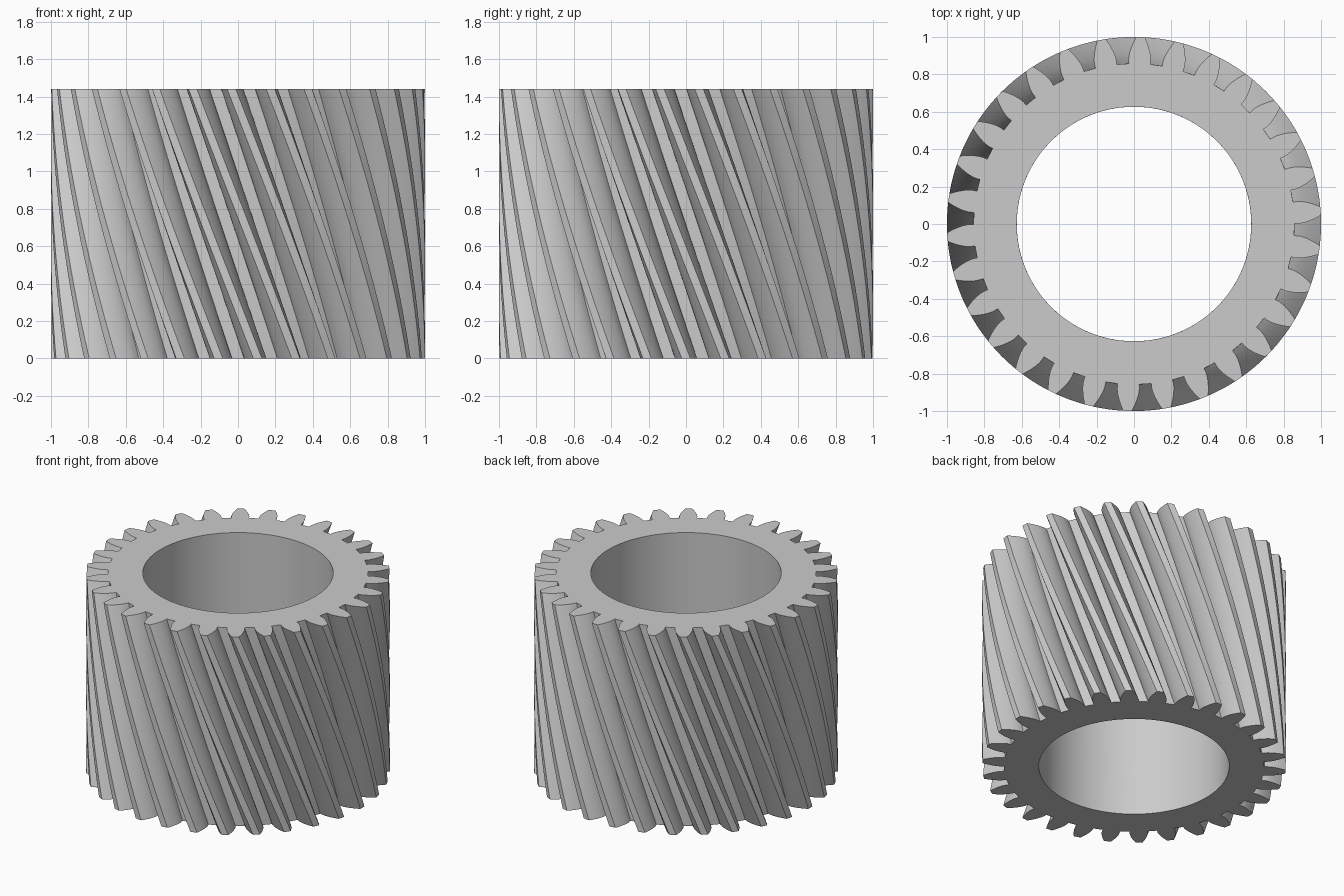
import bpy
import bmesh
from math import acos, cos, sin, tan, radians, pi

cube = bpy.data.objects.get("Cube")
if cube:
    bpy.data.objects.remove(cube, do_unlink=True)

TEETH = 30
HEIGHT = 1.44
TIP, ROOT, BORE = 1.0, 0.858, 0.627
PITCH = TIP * TEETH / (TEETH + 2)
PRESSURE = radians(20)
BASE = PITCH * cos(PRESSURE)
HELIX = radians(20)
TWIST = HEIGHT * tan(HELIX) / PITCH      # bottom turned ahead of the top
PHASE = radians(4)                       # first tooth at the top face
LAYERS = 40
FLANK_STEPS = 7


def involute(a):
    return tan(a) - a


def half_angle(r):
    """Half the angular thickness of a tooth at radius r."""
    return pi / (2 * TEETH) + involute(PRESSURE) - involute(acos(min(1, BASE / r)))


# One tooth: root, involute flank, tip land, then the mirrored flank
radii = [ROOT] + [BASE + (TIP - BASE) * i / FLANK_STEPS for i in range(FLANK_STEPS + 1)]
flank = [(r, half_angle(max(r, BASE))) for r in radii]
tooth = [(r, -a) for r, a in flank] + [(TIP, 0)] + [(r, a) for r, a in reversed(flank)]
n = len(tooth)
root_half = flank[0][1]

bm = bmesh.new()


def point(r, a, z):
    return bm.verts.new((r * cos(a), r * sin(a), z))


# Stacked, gradually turned outlines of the teeth and the bore
outer, inner = [], []
for layer in range(LAYERS + 1):
    t = layer / LAYERS
    turn = PHASE + TWIST * (1 - t)
    ring, hole = [], []
    for k in range(TEETH):
        mid = turn + 2 * pi * k / TEETH
        ring += [point(r, mid + a, HEIGHT * t) for r, a in tooth]
        hole += [point(BORE, mid + a, HEIGHT * t) for a in (-root_half, 0, root_half)]
    outer.append(ring)
    inner.append(hole)


# Tooth flanks and bore wall
def wall(rings):
    for low, high in zip(rings, rings[1:]):
        for i in range(len(low)):
            j = (i + 1) % len(low)
            bm.faces.new((low[i], low[j], high[j], high[i]))


wall(outer)
wall(inner)

# Flat ends: one face per tooth, a ring segment below it and one per gap
for ring, hole in ((outer[0], inner[0]), (outer[-1], inner[-1])):
    for k in range(TEETH):
        first, last = ring[k * n], ring[k * n + n - 1]
        following = ring[(k + 1) * n % len(ring)]
        h = hole[3 * k:3 * k + 3]
        bm.faces.new(ring[k * n:k * n + n])
        bm.faces.new((first, last, h[2], h[1], h[0]))
        bm.faces.new((last, following, hole[(3 * k + 3) % len(hole)], h[2]))

bmesh.ops.recalc_face_normals(bm, faces=bm.faces)
mesh = bpy.data.meshes.new("helical_gear")
bm.to_mesh(mesh)
bm.free()
gear = bpy.data.objects.new("helical_gear", mesh)
bpy.context.collection.objects.link(gear)

# Plain grey metal
grey = bpy.data.materials.new("plain_grey")
grey.use_nodes = True
colour = (0.6, 0.6, 0.6, 1)
grey.diffuse_color = colour
grey.node_tree.nodes["Principled BSDF"].inputs["Base Color"].default_value = colour
mesh.materials.append(grey)

bpy.ops.object.select_all(action="DESELECT")
gear.select_set(True)
bpy.context.view_layer.objects.active = gear
bpy.ops.object.shade_smooth_by_angle(angle=radians(30))
